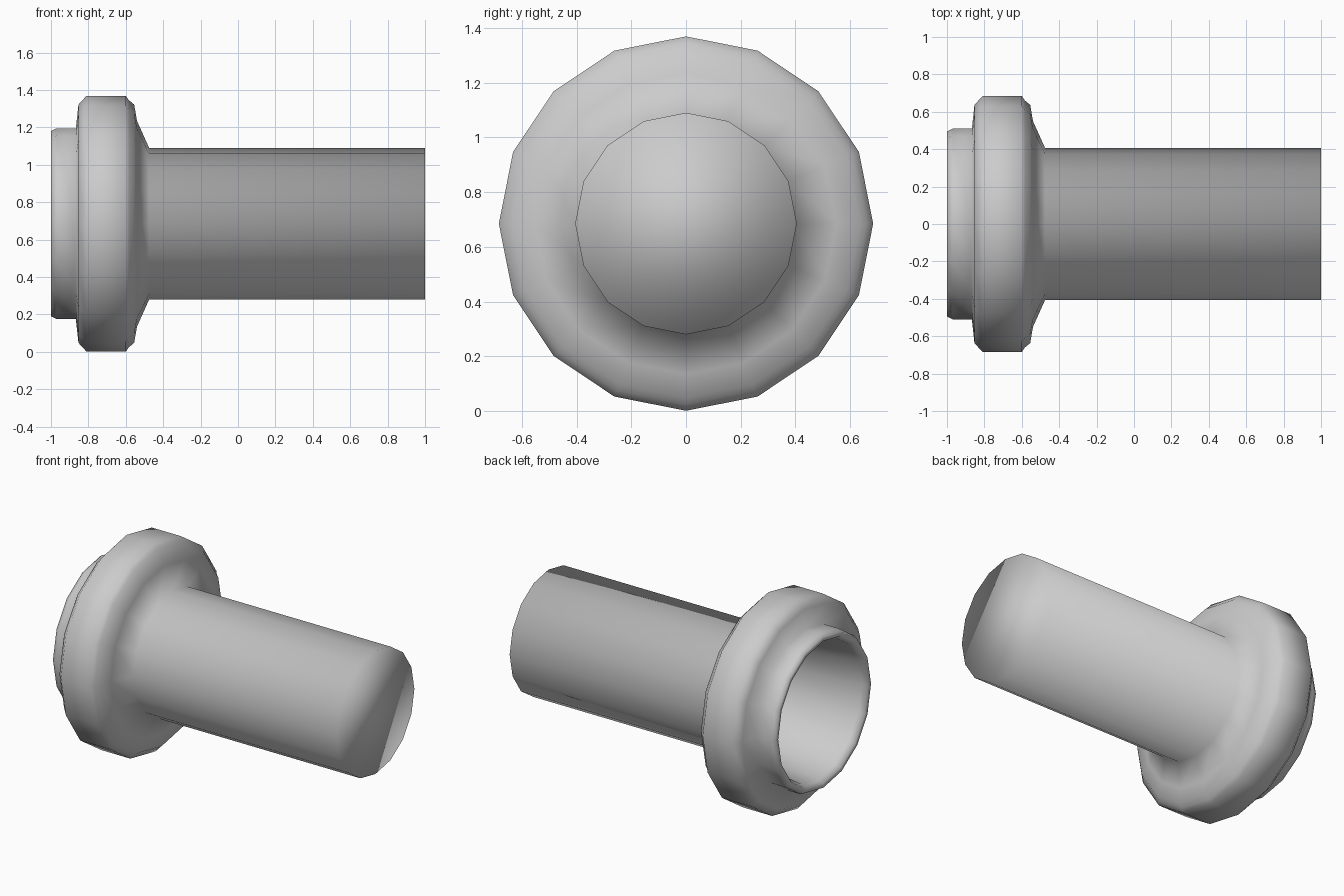
import bpy, bmesh
from math import sin, cos, tau

if "Cube" in bpy.data.objects:
    bpy.data.objects.remove(bpy.data.objects["Cube"])

SIDES = 16
AXIS_Z = 0.685


def lathe(name, profile):
    """Revolve (x, radius) points around the horizontal axis, capping both ends."""
    bm = bmesh.new()
    rings = []
    for x, r in profile:
        rings.append([bm.verts.new((x, r * sin(tau * i / SIDES), AXIS_Z + r * cos(tau * i / SIDES)))
                      for i in range(SIDES)])
    for a, b in zip(rings, rings[1:]):
        for i in range(SIDES):
            j = (i + 1) % SIDES
            bm.faces.new((a[i], a[j], b[j], b[i]))
    bm.faces.new(rings[0])
    bm.faces.new(rings[-1])
    bmesh.ops.recalc_face_normals(bm, faces=bm.faces)
    for f in bm.faces:
        f.smooth = True
    mesh = bpy.data.meshes.new(name)
    bm.to_mesh(mesh)
    bm.free()
    obj = bpy.data.objects.new(name, mesh)
    bpy.context.collection.objects.link(obj)
    return obj


# Closed end, straight barrel
barrel = [(1.0, 0.405), (-0.475, 0.405)]
# Wide collar with sloped shoulder and bevelled edges
collar = [(-0.54, 0.55), (-0.555, 0.637), (-0.583, 0.66), (-0.60, 0.684),
          (-0.81, 0.684), (-0.853, 0.637), (-0.867, 0.51)]
# Narrow lip around the open end
lip = [(-0.97, 0.51), (-1.0, 0.495), (-1.0, 0.47)]
# Deep bore inside the barrel
bore = [(-0.96, 0.45), (-0.5, 0.397), (0.97, 0.395)]

lathe("flanged_tube", barrel + collar + lip + bore)
